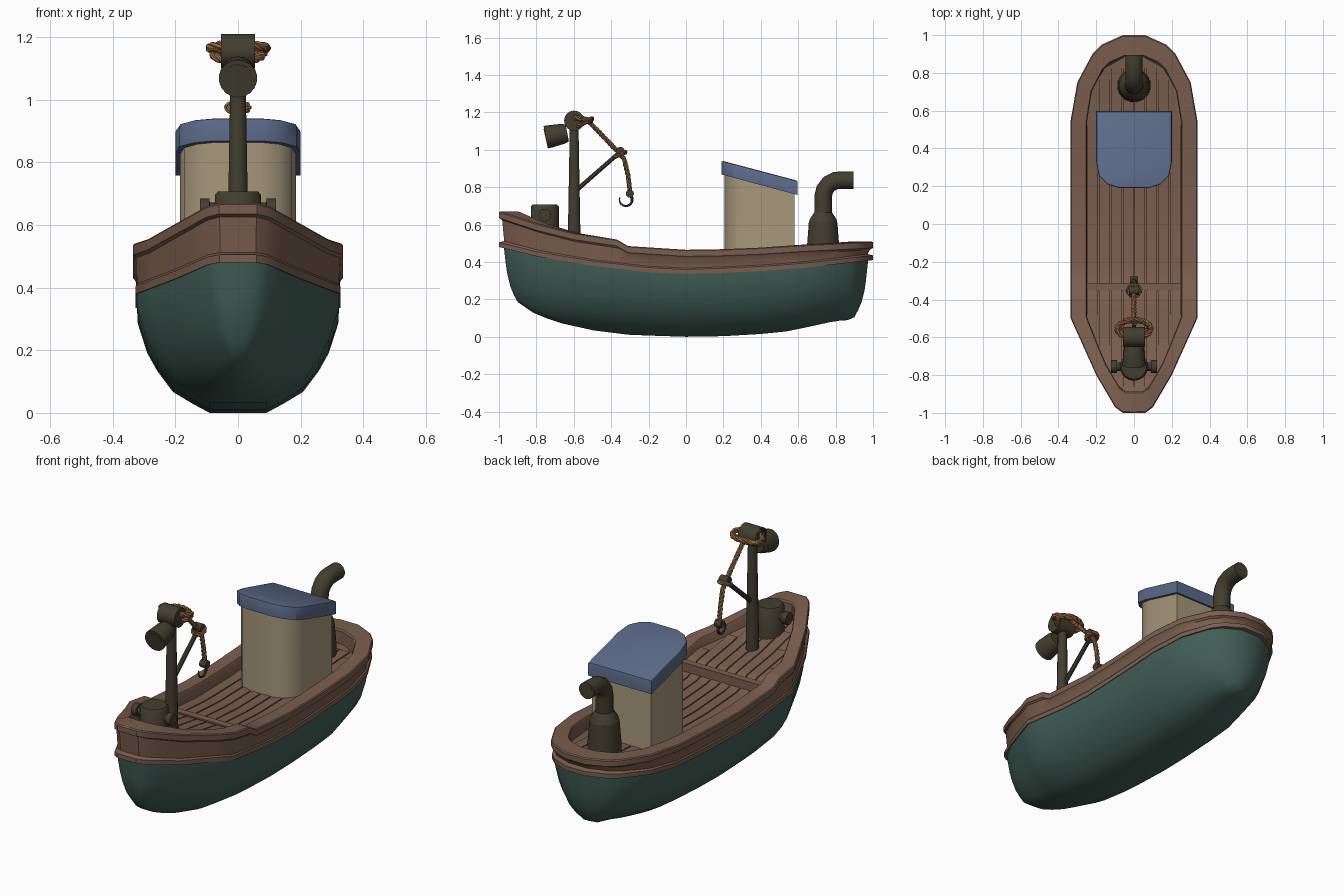
import bpy, bmesh, math
from mathutils import Vector

if "Cube" in bpy.data.objects:
    bpy.data.objects.remove(bpy.data.objects["Cube"])

def mat(name, r, g, b):
    m = bpy.data.materials.new(name)
    m.diffuse_color = [((c / 255 + .055) / 1.055) ** 2.4 for c in (r, g, b)] + [1]
    m.use_nodes = True
    m.node_tree.nodes["Principled BSDF"].inputs["Base Color"].default_value = m.diffuse_color
    return m

GREEN = mat("hull green", 66, 95, 87)
WOOD = mat("brown wood", 122, 94, 78)
BLUE = mat("roof blue", 91, 106, 136)
CREAM = mat("cabin cream", 167, 152, 124)
IRON = mat("dark iron", 66, 62, 47)
ROPE = mat("rope tan", 150, 108, 66)

def finish(name, bm, m, angle=35):
    bmesh.ops.recalc_face_normals(bm, faces=bm.faces)
    me = bpy.data.meshes.new(name)
    bm.to_mesh(me)
    bm.free()
    me.materials.append(m)
    ob = bpy.data.objects.new(name, me)
    bpy.context.collection.objects.link(ob)
    bpy.ops.object.select_all(action='DESELECT')
    ob.select_set(True)
    bpy.context.view_layer.objects.active = ob
    bpy.ops.object.shade_smooth_by_angle(angle=math.radians(angle))
    return ob

def interp(pts, y):
    if y <= pts[0][0]:
        return pts[0][1]
    for (a, u), (b, v) in zip(pts, pts[1:]):
        if y <= b:
            return u + (v - u) * (y - a) / (b - a)
    return pts[-1][1]

# Boat lines as functions of y: plan half width, keel, colour boundary, rail top
PLAN = [(-1, .06), (-.97, .1), (-.8, .2), (-.5, .335), (.55, .335), (.75, .3), (.9, .22), (.95, .17), (1, .06)]
KEEL = [(-1, .3), (-.96, .24), (-.92, .2), (-.82, .13), (-.7, .08), (-.5, .035), (-.3, .01), (0, 0),
        (.3, .005), (.55, .03), (.8, .085), (.88, .09), (.95, .14), (1, .2)]
EDGE = [(-1, .48), (-.8, .43), (-.5, .38), (-.2, .345), (0, .335), (.3, .345), (.6, .365), (1, .41)]
RAIL = [(-1, .67), (-.8, .605), (-.6, .555), (-.4, .525), (-.37, .52), (-.31, .485), (0, .465),
        (.3, .47), (.6, .49), (1, .51)]
STATIONS = [-1, -.97, -.89, -.8, -.7, -.6, -.5, -.4, -.37, -.31, -.2, 0, .2, .4, .55, .65, .75, .83, .9, .95, 1]
keel, edge, rail, plan = [lambda y, p=p: interp(p, y) for p in (KEEL, EDGE, RAIL, PLAN)]

def pull(y, sy):  # shrink in y only towards the ends
    return y * (1 - (1 - sy) * max(0, (abs(y) - .4) / .6))

def loft(name, levels, m, cap_first=False, angle=35):
    """levels: (x scale, end scale, z function of (outline y, real y))"""
    bm = bmesh.new()
    rings = []
    for sx, sy, zf in levels:
        right = [(plan(y) * sx, pull(y, sy), zf(y, pull(y, sy))) for y in STATIONS]
        left = [(-x, y, z) for x, y, z in reversed(right)]
        rings.append([bm.verts.new(p) for p in right + left])
    n = len(rings[0])
    for a, b in zip(rings, rings[1:]):
        for i in range(n):
            j = (i + 1) % n
            bm.faces.new((a[i], a[j], b[j], b[i]))
    if cap_first:
        r = rings[0]
        for i in range(n // 2 - 1):
            bm.faces.new((r[i], r[i + 1], r[n - 2 - i], r[n - 1 - i]))
    return finish(name, bm, m, angle)

# Hull
SECTION = [(0, .27, .9), (.08, .42, .92), (.2, .62, .94), (.4, .77, .955), (.57, .865, .962), (.85, .955, .97), (1.04, .965, .975)]
loft("hull", [(sx, sy, lambda y, r, f=f: keel(r) + f * (edge(y) - keel(r))) for f, sx, sy in SECTION],
     GREEN, True, 45)

# Bulwark with rubbing strip and rail cap
def deck(y):
    return rail(y) - (.05 if y < -.34 else .075)
loft("bulwark", [
    (.955, .97, lambda y, r: edge(y)), (.975, 1, lambda y, r: edge(y)),
    (.975, 1, lambda y, r: edge(y) + .025), (.96, .972, lambda y, r: edge(y) + .032),
    (.975, .983, lambda y, r: rail(y) - .045), (1, 1, lambda y, r: rail(y) - .035),
    (1, 1, lambda y, r: rail(y) - .005), (.985, .993, lambda y, r: rail(y)),
    (.76, .895, lambda y, r: rail(y)), (.745, .888, lambda y, r: rail(y) - .008),
    (.745, .888, lambda y, r: rail(y) - .13)], WOOD)

# Decks: base sheet plus raised planks
INNER = [(pull(y, .888), plan(y) * .75) for y in STATIONS]

def strip(bm, ys, xl, xr, dz):
    rows = [[bm.verts.new((f(y), y, deck(y) + h)) for f, h in ((xl, -.01), (xl, dz), (xr, dz), (xr, -.01))] for y in ys]
    for a, b in zip(rows, rows[1:]):
        for i in range(3):
            bm.faces.new((a[i], a[i + 1], b[i + 1], b[i]))
    bm.faces.new(rows[0])
    bm.faces.new(rows[-1])

for name, y0, y1 in (("foredeck", -.888, -.345), ("main_deck", -.335, .888)):
    bm = bmesh.new()
    ys = [y0 + (y1 - y0) * i / 20 for i in range(21)]
    strip(bm, ys, lambda y: -interp(INNER, y), lambda y: interp(INNER, y), 0)
    for k in range(8):
        c = (k - 3.5) * .0625
        inside = [y for y in ys if interp(INNER, y) > abs(c) + .03]
        strip(bm, inside, lambda y: c - .028, lambda y: c + .028, .008)
    finish(name, bm, WOOD, 20)

def box(name, x, y0, y1, z0, z1, m):
    bm = bmesh.new()
    bmesh.ops.create_cube(bm, size=1)
    for v in bm.verts:
        v.co = (v.co.x * 2 * x, (y0 + y1) / 2 + v.co.y * (y1 - y0), (z0 + z1) / 2 + v.co.z * (z1 - z0))
    return finish(name, bm, m)

box("deck_step", .25, -.352, -.312, .36, .475, WOOD)

# Cabin and sloping roof: rounded-front plan extruded between two height lines
def house(name, w, y0, y1, low, high, m, bevel):
    bm = bmesh.new()
    half = [(w * .4, y0), (w * .7, y0 + .02), (w * .93, y0 + .065), (w, y0 + .14), (w, y1)]
    ring = half + [(-x, y) for x, y in reversed(half)]
    lo = [bm.verts.new((x, y, low(y))) for x, y in ring]
    hi = [bm.verts.new((x, y, high(y))) for x, y in ring]
    bm.faces.new(lo)
    top = bm.faces.new(hi)
    for i in range(len(ring)):
        j = (i + 1) % len(ring)
        bm.faces.new((lo[i], lo[j], hi[j], hi[i]))
    if bevel:
        bmesh.ops.bevel(bm, geom=list(top.edges), offset=bevel, segments=2, affect='EDGES', profile=.5)
    finish(name, bm, m)

house("cabin", .185, .207, .58, lambda y: .36, lambda y: .9 - .27 * (y - .19), CREAM, 0)
house("cabin_roof", .2, .19, .597, lambda y: .868 - .27 * (y - .19), lambda y: .942 - .265 * (y - .19), BLUE, .01)

# Swept round sections along one or more paths
def sweep(name, paths, m, sides=12, cap=True, closed=False):
    """each path: list of (x, y, z, radius)"""
    bm = bmesh.new()
    for path in paths:
        P = [Vector(p[:3]) for p in path]
        n = len(P)
        rings, u = [], None
        for i in range(n):
            t = P[(i + 1) % n] - P[i - 1] if closed else P[min(i + 1, n - 1)] - P[max(i - 1, 0)]
            t.normalize()
            if u is None:
                u = t.orthogonal() if abs(t.x) > .9 else Vector((1, 0, 0))
            u = (u - t * u.dot(t)).normalized()
            v = t.cross(u)
            rings.append([bm.verts.new(P[i] + path[i][3] * (u * math.cos(a) + v * math.sin(a)))
                          for a in (2 * math.pi * (k + .5) / sides for k in range(sides))])
        for i in range(n if closed else n - 1):
            a, b = rings[i], rings[(i + 1) % n]
            for k in range(sides):
                l = (k + 1) % sides
                bm.faces.new((a[k], a[l], b[l], b[k]))
        if cap and not closed:
            bm.faces.new(rings[0])
            bm.faces.new(rings[-1])
    return finish(name, bm, m, 40)

def yz(*pts):  # path on the centre plane
    return [(0, y, z, r) for y, z, r in pts]

# Funnel with open elbow
sweep("funnel_base", [yz((.733, .38, .09), (.733, .48, .088), (.733, .61, .078)),
                      yz((.733, .609, .078), (.733, .63, .072), (.733, .665, .048))], IRON, 16)
sweep("funnel_pipe", [yz((.733, .64, .047), (.733, .75, .047), (.742, .787, .047), (.765, .818, .047),
                         (.8, .835, .047), (.84, .838, .047), (.895, .838, .047), (.896, .838, .038),
                         (.84, .838, .038))], IRON, 14)

# Mast, brace, drum and lamp
sweep("mast", [yz((-.598, .48, .036), (-.598, .8, .03), (-.598, 1.13, .024))], IRON)
sweep("mast_brace", [yz((-.59, .78, .013), (-.35, .99, .012))], IRON, 8)
ring = [(-.055, .054), (.055, .054), (.055, .04), (-.055, .04)]
sweep("mast_drum", [[(x, -.598, 1.155, r) for x, r in ring + ring[:1]]], IRON, 18, False)
sweep("lamp_housing", [yz((-.635, 1.09, .046), (-.66, 1.085, .054), (-.735, 1.07, .061), (-.75, 1.067, .061),
                          (-.7505, 1.067, .046), (-.738, 1.07, .045))], IRON, 18)
sweep("lamp_glass", [yz((-.73, 1.071, .045), (-.742, 1.069, .045))], CREAM, 18)

# Winch at the bow
sweep("winch_drum", [yz((-.755, .5, .075), (-.755, .695, .075), (-.755, .706, .066))], IRON, 18)
for s in (-1, 1):
    sweep("winch_knob_" + ("left" if s < 0 else "right"),
          [[(s * .06, -.755, .65, .022), (s * .09, -.755, .65, .022), (s * .091, -.755, .65, .034),
            (s * .122, -.755, .65, .034)]], IRON, 12)

# Twisted three-strand ropes
def rope(name, pts, r, closed=False):
    P = [Vector(p) for p in pts]
    if closed:
        P.append(P[0])
    fine = []
    for a, b in zip(P, P[1:]):
        k = max(1, int((b - a).length / .006))
        fine += [a.lerp(b, i / k) for i in range(k)]
    if not closed:
        fine.append(P[-1])
    n = len(fine)
    turns = max(1, round(n * .006 / .07))
    strands = []
    for s in range(3):
        path = []
        for i, p in enumerate(fine):
            t = (fine[(i + 1) % n] - fine[i - 1] if closed else fine[min(i + 1, n - 1)] - fine[max(i - 1, 0)]).normalized()
            u = t.cross(Vector((0, 0, 1)) if abs(t.z) < .9 else Vector((1, 0, 0))).normalized()
            a = 2 * math.pi * (turns * i / n + s / 3)
            path.append((*(p + r * .5 * (u * math.cos(a) + t.cross(u) * math.sin(a))), r * .56))
        strands.append(path)
    sweep(name, strands, ROPE, 6, True, closed)

def loop(y, z, rx, ry, tilt):
    return [(rx * math.cos(a), y + ry * math.sin(a), z + tilt * math.sin(a))
            for a in (i * math.pi / 12 for i in range(24))]

rope("rope_coil_upper", loop(-.555, 1.165, .09, .045, -.01), .015, True)
rope("rope_coil_lower", loop(-.545, 1.145, .08, .04, .02), .014, True)
rope("rope_span", [(0, -.53, 1.16), (0, -.46, 1.09), (0, -.36, .985), (0, -.33, .95), (0, -.31, .86), (0, -.298, .765)], .013)
rope("rope_knot", loop(-.352, .975, .032, .028, .012), .012, True)

# Pulley and hook
sweep("pulley", [[(-.026, -.352, .992, .024), (.026, -.352, .992, .024)]], IRON, 12)
sweep("hook_block", [[(-.02, -.3, .765, .022), (.02, -.3, .765, .022)]], IRON, 10)
arc = [math.radians(60 - 20 * i) for i in range(14)]
sweep("hook", [yz((-.3, .77, .009), *[(-.322 + .034 * math.cos(a), .733 + .034 * math.sin(a), .01 - .0005 * i)
                                      for i, a in enumerate(arc)])], IRON, 8)
